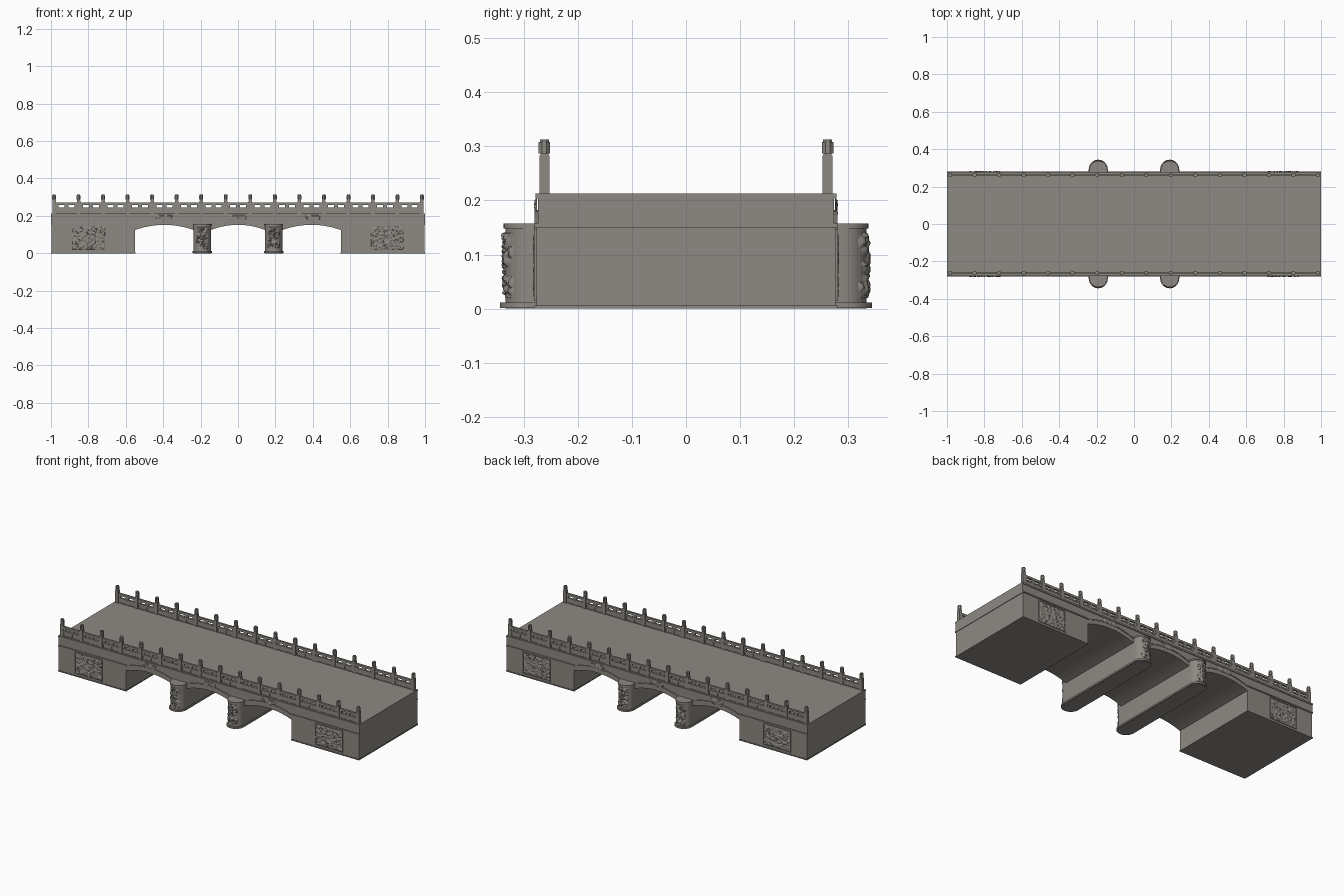
import bpy, bmesh, math, random
from mathutils import Vector

if "Cube" in bpy.data.objects:
    bpy.data.objects.remove(bpy.data.objects["Cube"])

random.seed(4)
stone = bpy.data.materials.new("grey stone")
stone.diffuse_color = (0.27, 0.25, 0.225, 1)
stone.use_nodes = True
stone.node_tree.nodes["Principled BSDF"].inputs["Base Color"].default_value = stone.diffuse_color


def finish(name, bm, smooth=False):
    me = bpy.data.meshes.new(name)
    bmesh.ops.recalc_face_normals(bm, faces=bm.faces)
    if smooth:
        for f in bm.faces:
            f.smooth = True
    bm.to_mesh(me)
    bm.free()
    ob = bpy.data.objects.new(name, me)
    bpy.context.collection.objects.link(ob)
    me.materials.append(stone)
    return ob


def add_box(bm, x0, x1, y0, y1, z0, z1):
    vs = bmesh.ops.create_cube(bm, size=1)["verts"]
    for v in vs:
        v.co = Vector(((x0 + x1) / 2 + v.co.x * (x1 - x0),
                       (y0 + y1) / 2 + v.co.y * (y1 - y0),
                       (z0 + z1) / 2 + v.co.z * (z1 - z0)))
    return vs


def box(name, *dims):
    bm = bmesh.new()
    add_box(bm, *dims)
    return finish(name, bm)


def add_prism(bm, pts, vec):
    """Extrude a closed outline of 3D points along vec."""
    f = bm.faces.new([bm.verts.new(p) for p in pts])
    new = bmesh.ops.extrude_face_region(bm, geom=[f])["geom"]
    bmesh.ops.translate(bm, verts=[g for g in new if isinstance(g, bmesh.types.BMVert)],
                        vec=vec)


def arch(x0, x1, spring, crown, n=20):
    """Points of a shallow segmental arch, left to right."""
    out = []
    for i in range(n + 1):
        t = 2 * i / n - 1
        out.append(((x0 + x1) / 2 + t * (x1 - x0) / 2, spring + (crown - spring) * (1 - t * t)))
    return out


SPANS = [(-0.55, -0.236), (-0.146, 0.146), (0.236, 0.55)]

# Arched deck body: one profile carried across the width
outline = [(-1, 0.21), (-1, 0.15), (-0.551, 0.15)]
for a, b in SPANS:
    outline += arch(a, b, 0.124, 0.152)
outline += [(0.551, 0.15), (1, 0.15), (1, 0.21)]
bm = bmesh.new()
add_prism(bm, [(x, -0.274, z) for x, z in outline], (0, 0.548, 0))
finish("arched_deck_body", bm)

# Deck slab with a slight overhang
box("deck_slab", -1, 1, -0.278, 0.278, 0.204, 0.213)

# Abutments with a ledge and a base course
for side, s in (("left", -1), ("right", 1)):
    lo, hi = sorted((s * 0.55, s * 0.997))
    box(side + "_abutment", lo, hi, -0.277, 0.277, 0, 0.155)
    lo, hi = sorted((s * 0.548, s * 1.0))
    box(side + "_abutment_ledge", lo, hi, -0.281, 0.281, 0.15, 0.157)
    box(side + "_abutment_base", lo, hi, -0.28, 0.28, 0, 0.006)

# Raised bands over the arches, and keystone plaques
for a, b in SPANS:
    lower = arch(a, b, 0.124, 0.152)
    upper = arch(a, b, 0.146, 0.176)
    for s in (-1, 1):
        bm = bmesh.new()
        add_prism(bm, [(x, s * 0.27, z) for x, z in lower + upper[::-1]], (0, s * 0.008, 0))
        # thin outer moulding
        rim = arch(a, b, 0.153, 0.182)
        add_prism(bm, [(x, s * 0.27, z) for x, z in upper + rim[::-1]], (0, s * 0.01, 0))
        finish("arch_band", bm)


def stadium(w, tip, n=12):
    """Pier plan: straight sides with rounded noses."""
    pts = []
    nose = tip - w
    for s in (1, -1):
        for i in range(n + 1):
            a = math.pi * i / n
            pts.append((s * w * math.cos(a), s * (nose + w * math.sin(a))))
    return pts


# Piers with round noses, foot flange and cap
PIER_X = (-0.191, 0.191)
for px in PIER_X:
    for part, w, tip, z0, z1 in (("pier", 0.046, 0.334, 0, 0.156),
                                 ("pier_foot", 0.051, 0.344, 0.001, 0.011),
                                 ("pier_cap", 0.048, 0.338, 0.148, 0.157)):
        bm = bmesh.new()
        add_prism(bm, [(px + x, y, z0) for x, y in stadium(w, tip)], (0, 0, z1 - z0))
        ob = finish(part, bm, True)
        bpy.context.view_layer.objects.active = ob
        ob.select_set(True)
        bpy.ops.object.shade_smooth_by_angle(angle=math.radians(35))
        ob.select_set(False)


def relief(name, x, z, w, h, side, base, depth, nx, nz, bumps):
    """Carved panel: a grid raised by scattered bumps, base(x offset) gives its y."""
    blobs = [(random.uniform(-0.46, 0.46) * w, random.uniform(-0.46, 0.46) * h,
              random.uniform(0.004, 0.011), random.uniform(0.5, 1)) for _ in range(bumps)]
    bm = bmesh.new()
    rows = []
    for j in range(nz + 1):
        row = []
        for i in range(nx + 1):
            u, v = (i / nx - 0.5) * w, (j / nz - 0.5) * h
            d = max(k * max(0, 1 - ((u - p) ** 2 + (v - q) ** 2) / (r * r))
                    for p, q, r, k in blobs)
            if i in (0, nx) or j in (0, nz):
                d = -0.4
            row.append(bm.verts.new((x + u, side * (base(u) + d * depth), z + v)))
        rows.append(row)
    for j in range(nz):
        for i in range(nx):
            bm.faces.new((rows[j][i], rows[j][i + 1], rows[j + 1][i + 1], rows[j + 1][i]))
    ob = finish(name, bm)
    # the sheet faces outwards
    if ob.data.polygons and sum(p.normal.y for p in ob.data.polygons) * side < 0:
        ob.data.flip_normals()


def add_frame(bm, x, z, w, h, t, y0, y1):
    for s in (-1, 1):
        cx, cz = x + s * (w - t) / 2, z + s * (h - t) / 2
        add_box(bm, cx - t / 2, cx + t / 2, y0, y1, z - h / 2, z + h / 2)
        add_box(bm, x - w / 2, x + w / 2, y0, y1, cz - t / 2, cz + t / 2)


for s in (-1, 1):
    # Framed carvings on the abutments
    for cx in (-0.798, 0.798):
        relief("abutment_carving", cx, 0.08, 0.178, 0.124, s, lambda u: 0.278, 0.005, 48, 34, 130)
        bm = bmesh.new()
        add_frame(bm, cx, 0.08, 0.186, 0.132, 0.006, s * 0.274, s * 0.281)
        finish("carving_frame", bm)
    # Carvings wrapped around the pier noses
    for px in PIER_X:
        relief("pier_carving", px, 0.08, 0.07, 0.125, s,
               lambda u: 0.2885 + math.sqrt(0.046 ** 2 - u * u), 0.008, 22, 36, 50)
    # Keystone plaques
    for kx in (-0.395, 0, 0.395):
        relief("keystone_carving", kx, 0.187, 0.085, 0.034, s, lambda u: 0.277, 0.004, 24, 10, 26)

# Balustrades: posts, handrails, panels and small supports
STEP, COUNT, Y = 0.1311, 16, 0.262
post_x = [(i - (COUNT - 1) / 2) * STEP for i in range(COUNT)]
for s in (-1, 1):
    y = s * Y
    bm = bmesh.new()
    for x in post_x:
        # shaft, neck, then a chamfered head
        for hw, z0, z1 in ((0.0092, 0.21, 0.283), (0.0075, 0.283, 0.288)):
            add_box(bm, x - hw, x + hw, y - hw, y + hw, z0, z1)
        ring = [math.pi / 4 * (k + 0.5) for k in range(8)]
        pts = [(x + 0.0115 * math.cos(a), y + 0.0115 * math.sin(a), 0.287) for a in ring]
        add_prism(bm, pts, (0, 0, 0.021))
        pts = [(x + 0.009 * math.cos(a), y + 0.009 * math.sin(a), 0.308) for a in ring]
        add_prism(bm, pts, (0, 0, 0.005))
    finish("railing_posts", bm)

    rails, panels, supports = bmesh.new(), bmesh.new(), bmesh.new()
    for a, b in zip(post_x, post_x[1:]):
        a, b = a + 0.009, b - 0.009
        m, w = (a + b) / 2, b - a
        add_box(rails, a, b, y - 0.006, y + 0.006, 0.258, 0.271)
        add_box(panels, a, b, y - 0.004, y + 0.004, 0.211, 0.242)
        add_box(panels, a, b, y - 0.0065, y + 0.0065, 0.239, 0.245)
        for f in (-1, 1):
            add_frame(panels, m + f * w / 4, 0.2265, w / 2, 0.027, 0.004,
                      y - 0.006, y + 0.006)
        for cx, hw in ((a + 0.007, 0.007), (m, 0.011), (b - 0.007, 0.007)):
            add_box(supports, cx - hw, cx + hw, y - 0.0045, y + 0.0045, 0.244, 0.259)
    finish("handrails", rails)
    finish("railing_panels", panels)
    finish("handrail_supports", supports)
